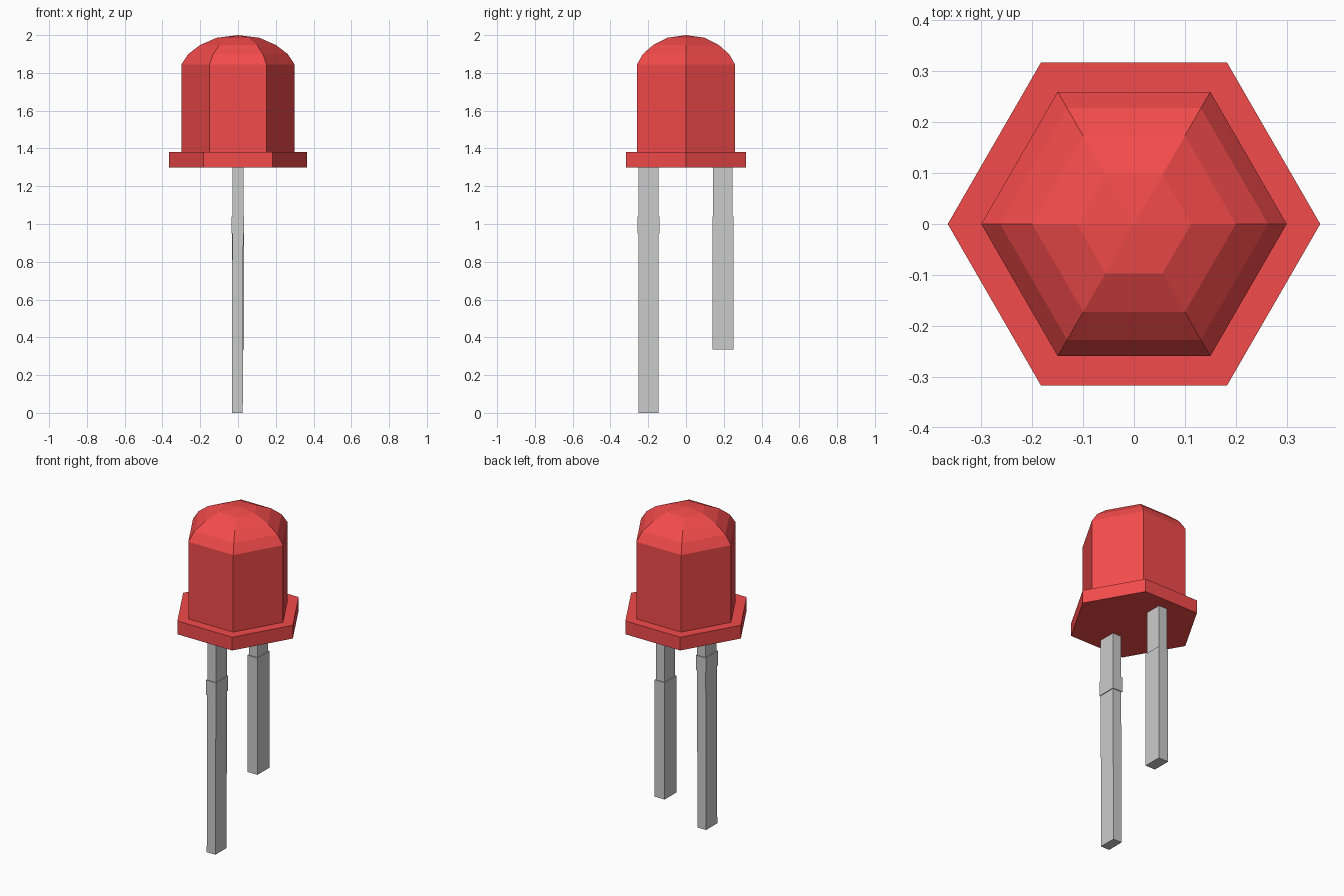
import bpy, bmesh, math

if "Cube" in bpy.data.objects:
    bpy.data.objects.remove(bpy.data.objects["Cube"])


def loft(name, rings, mat=None):
    """Skin a stack of rings (equal length point lists) and cap both ends."""
    bm = bmesh.new()
    loops = [[bm.verts.new(p) for p in ring] for ring in rings]
    n = len(loops[0])
    for a, b in zip(loops, loops[1:]):
        for i in range(n):
            j = (i + 1) % n
            bm.faces.new((a[i], a[j], b[j], b[i]))
    bm.faces.new(loops[0][::-1])
    bm.faces.new(loops[-1])
    bmesh.ops.remove_doubles(bm, verts=bm.verts, dist=1e-5)
    bmesh.ops.recalc_face_normals(bm, faces=bm.faces)
    mesh = bpy.data.meshes.new(name)
    bm.to_mesh(mesh)
    bm.free()
    obj = bpy.data.objects.new(name, mesh)
    bpy.context.collection.objects.link(obj)
    if mat:
        mesh.materials.append(mat)
    return obj


def hexagon(r, z):
    return [(r * math.cos(i * math.pi / 3), r * math.sin(i * math.pi / 3), z)
            for i in range(6)]


def rectangle(x, y, hx, hy, z):
    return [(x - hx, y - hy, z), (x + hx, y - hy, z),
            (x + hx, y + hy, z), (x - hx, y + hy, z)]


red = bpy.data.materials.new("red_plastic")
red.diffuse_color = (0.9, 0.07, 0.07, 1)
red.use_nodes = True
red.node_tree.nodes["Principled BSDF"].inputs["Base Color"].default_value = red.diffuse_color

# Six-sided bulb: flange, straight wall and faceted dome in one profile
profile = [(0.366, 1.30), (0.366, 1.38), (0.30, 1.38), (0.30, 1.845),
           (0.263, 1.90), (0.20, 1.948), (0.112, 1.986), (0.0, 2.0)]
bulb_rings = [hexagon(r, z) for r, z in profile[:-1]]
bulb = loft("bulb", bulb_rings, red)

# Pull the flat dome cap up to a point
bm = bmesh.new()
bm.from_mesh(bulb.data)
cap = max(bm.faces, key=lambda f: f.calc_center_median().z)
apex = bmesh.ops.poke(bm, faces=[cap])["verts"][0]
apex.co.z = profile[-1][1]
bm.to_mesh(bulb.data)
bm.free()

# Long leg: thin shaft with a short collar, leaning slightly to -x
loft("long_leg", [
    rectangle(-0.004, -0.198, 0.029, 0.053, 0.0),
    rectangle(-0.001, -0.198, 0.029, 0.053, 0.95),
    rectangle(-0.001, -0.198, 0.033, 0.058, 0.95),
    rectangle(-0.001, -0.198, 0.033, 0.058, 1.04),
    rectangle(0.0, -0.198, 0.028, 0.053, 1.04),
    rectangle(0.0, -0.198, 0.028, 0.053, 1.31)])

# Short leg: thicker below the step
loft("short_leg", [
    rectangle(0.0, 0.195, 0.033, 0.056, 0.335),
    rectangle(0.0, 0.195, 0.033, 0.056, 1.04),
    rectangle(0.0, 0.195, 0.028, 0.051, 1.04),
    rectangle(0.0, 0.195, 0.028, 0.051, 1.31)])
